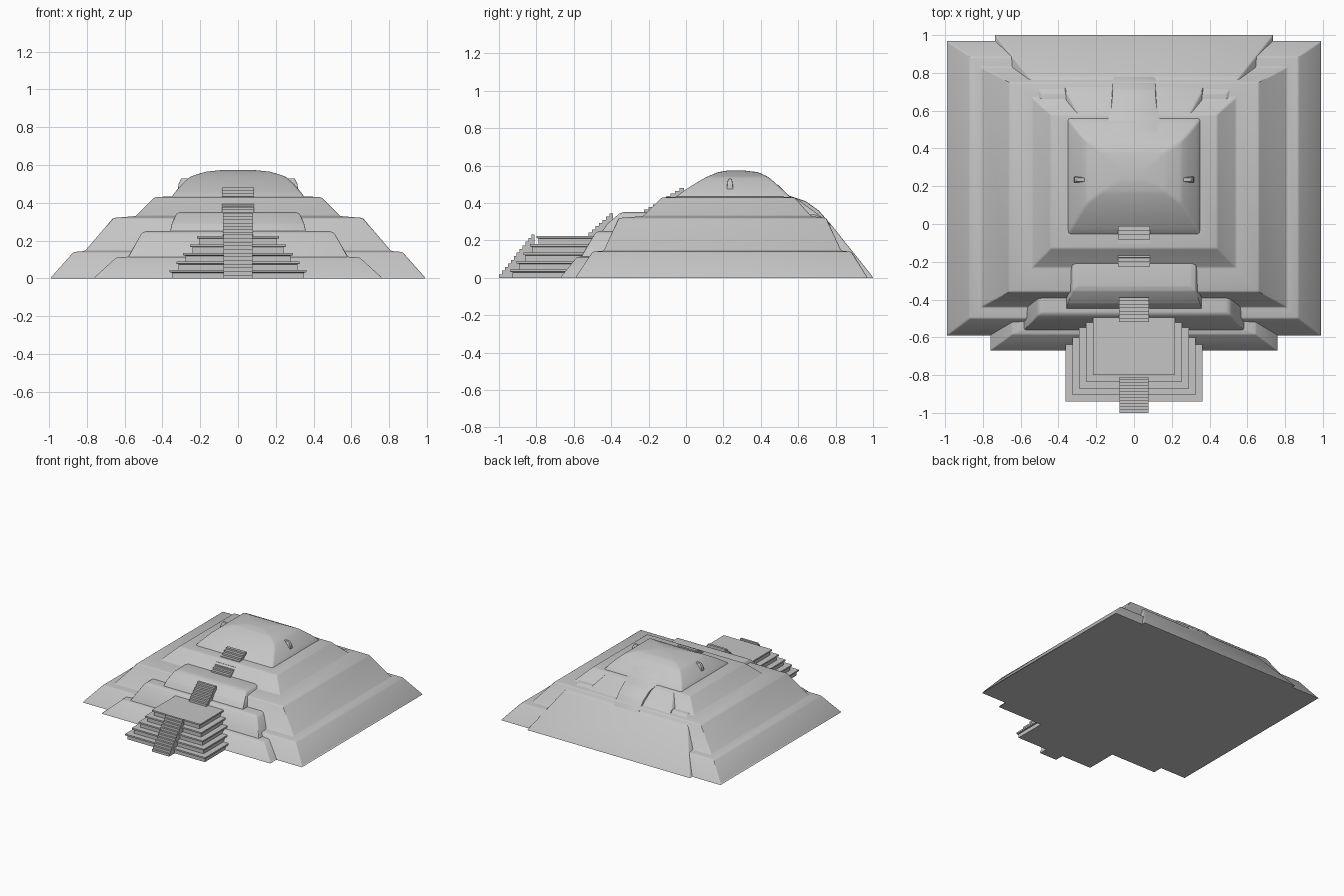
import bpy
import bmesh
import math

cube = bpy.data.objects.get("Cube")
if cube:
    bpy.data.objects.remove(cube)

# One weathered stone colour
stone = bpy.data.materials.new("grey_stone")
stone.use_nodes = True
stone.diffuse_color = (0.56, 0.56, 0.56, 1)
bsdf = next(n for n in stone.node_tree.nodes if n.type == 'BSDF_PRINCIPLED')
bsdf.inputs["Base Color"].default_value = stone.diffuse_color
bsdf.inputs["Roughness"].default_value = 0.9


def finish(name, bm, bevel=0.0):
    """Turn a bmesh into a stone object, with optionally worn edges."""
    bmesh.ops.recalc_face_normals(bm, faces=bm.faces)
    if bevel:
        edges = [e for e in bm.edges if max(v.co.z for v in e.verts) > 0.02
                 and e.calc_face_angle(0) > 0.15]
        bmesh.ops.bevel(bm, geom=edges, offset=bevel, segments=2,
                        profile=0.5, affect='EDGES', clamp_overlap=True)
    mesh = bpy.data.meshes.new(name)
    bm.to_mesh(mesh)
    bm.free()
    mesh.materials.append(stone)
    obj = bpy.data.objects.new(name, mesh)
    bpy.context.collection.objects.link(obj)
    bpy.ops.object.select_all(action='DESELECT')
    obj.select_set(True)
    bpy.context.view_layer.objects.active = obj
    bpy.ops.object.shade_smooth_by_angle(angle=math.radians(32))
    return obj


def loft(name, sections, bevel=0.008):
    """Stack rectangles given as (z, half width, front y, back y)."""
    bm = bmesh.new()
    rings = []
    for z, w, front, back in sections:
        rings.append([bm.verts.new(p) for p in
                      ((-w, front, z), (w, front, z), (w, back, z), (-w, back, z))])
    for low, high in zip(rings, rings[1:]):
        for i in range(4):
            j = (i + 1) % 4
            bm.faces.new((low[i], low[j], high[j], high[i]))
    bm.faces.new(rings[0][::-1])
    bm.faces.new(rings[-1])
    return finish(name, bm, bevel)


def stairs(name, half, y0, z0, y1, z1, floor, count):
    """Extrude a stepped profile that climbs from y0 to y1."""
    profile = [(y0, floor)]
    for i in range(count):
        top = z0 + (z1 - z0) * (i + 1) / count
        profile += [(y0 + (y1 - y0) * i / count, top),
                    (y0 + (y1 - y0) * (i + 1) / count, top)]
    profile.append((y1, floor))
    bm = bmesh.new()
    face = bm.faces.new([bm.verts.new((-half, y, z)) for y, z in profile])
    new = bmesh.ops.extrude_face_region(bm, geom=[face])["geom"]
    bmesh.ops.translate(bm, vec=(2 * half, 0, 0),
                        verts=[v for v in new if isinstance(v, bmesh.types.BMVert)])
    return finish(name, bm)


# Main terraced pyramid
loft("pyramid_terraces", [
    (0, 0.99, -0.59, 0.97), (0.01, 0.985, -0.585, 0.965),
    (0.14, 0.87, -0.50, 0.885), (0.145, 0.81, -0.44, 0.83),
    (0.32, 0.66, -0.36, 0.75), (0.33, 0.54, -0.23, 0.67),
    (0.43, 0.44, -0.13, 0.58), (0.435, 0.34, -0.03, 0.5)])

# Rounded summit mound
loft("summit_mound", [
    (0.42, 0.36, -0.07, 0.57), (0.46, 0.33, -0.02, 0.53),
    (0.505, 0.29, 0.05, 0.48), (0.54, 0.25, 0.11, 0.44),
    (0.565, 0.17, 0.17, 0.385), (0.575, 0.07, 0.23, 0.30)], bevel=0.012)

# Small ribs on both sides of the mound
for side, label in ((1, "left"), (-1, "right")):
    rib = loft("mound_rib_" + label, [
        (0.44, 0.045, 0.215, 0.255), (0.50, 0.04, 0.22, 0.25),
        (0.53, 0.025, 0.225, 0.245)], bevel=0.004)
    rib.location.x = side * 0.275

# Sloping rear facing and the smaller panels above it
loft("rear_facing", [
    (0, 0.735, 0.3, 1.0), (0.01, 0.73, 0.3, 0.995),
    (0.28, 0.56, 0.3, 0.78), (0.34, 0.49, 0.3, 0.69)])
loft("rear_upper_panel", [
    (0.28, 0.38, 0.3, 0.775), (0.345, 0.36, 0.3, 0.70), (0.425, 0.30, 0.3, 0.59)])
loft("rear_centre_panel", [
    (0.28, 0.115, 0.3, 0.78), (0.36, 0.115, 0.3, 0.71),
    (0.41, 0.12, 0.3, 0.64), (0.44, 0.14, 0.3, 0.55), (0.50, 0.12, 0.3, 0.49)])

# Three stacked terraces of the front annex
loft("annex_lower", [
    (0, 0.76, -0.67, 0), (0.01, 0.755, -0.665, 0),
    (0.11, 0.645, -0.585, 0), (0.115, 0.585, -0.56, 0)])
loft("annex_middle", [
    (0.1, 0.59, -0.57, 0), (0.24, 0.51, -0.485, 0), (0.25, 0.49, -0.47, 0)])
loft("annex_upper", [
    (0.22, 0.365, -0.47, 0), (0.29, 0.35, -0.42, 0),
    (0.345, 0.325, -0.355, -0.1), (0.352, 0.30, -0.33, -0.1)])

# Stepped front platform, each course with a projecting cornice
for i in range(5):
    half, front, base = 0.362 - 0.036 * i, -0.94 + 0.035 * i, 0.045 * i
    loft(f"platform_course_{i + 1}", [
        (base, half - 0.012, front + 0.012, -0.45),
        (base + 0.03, half - 0.012, front + 0.012, -0.45),
        (base + 0.033, half, front, -0.45),
        (base + 0.045, half, front, -0.45)], bevel=0)

# Three flights of stairs
stairs("platform_stairs", 0.078, -1.0, 0, -0.81, 0.232, 0, 12)
stairs("annex_stairs", 0.08, -0.52, 0.225, -0.39, 0.345, 0.2, 7)
stairs("summit_stairs", 0.085, -0.225, 0.35, -0.01, 0.48, 0.3, 9)
